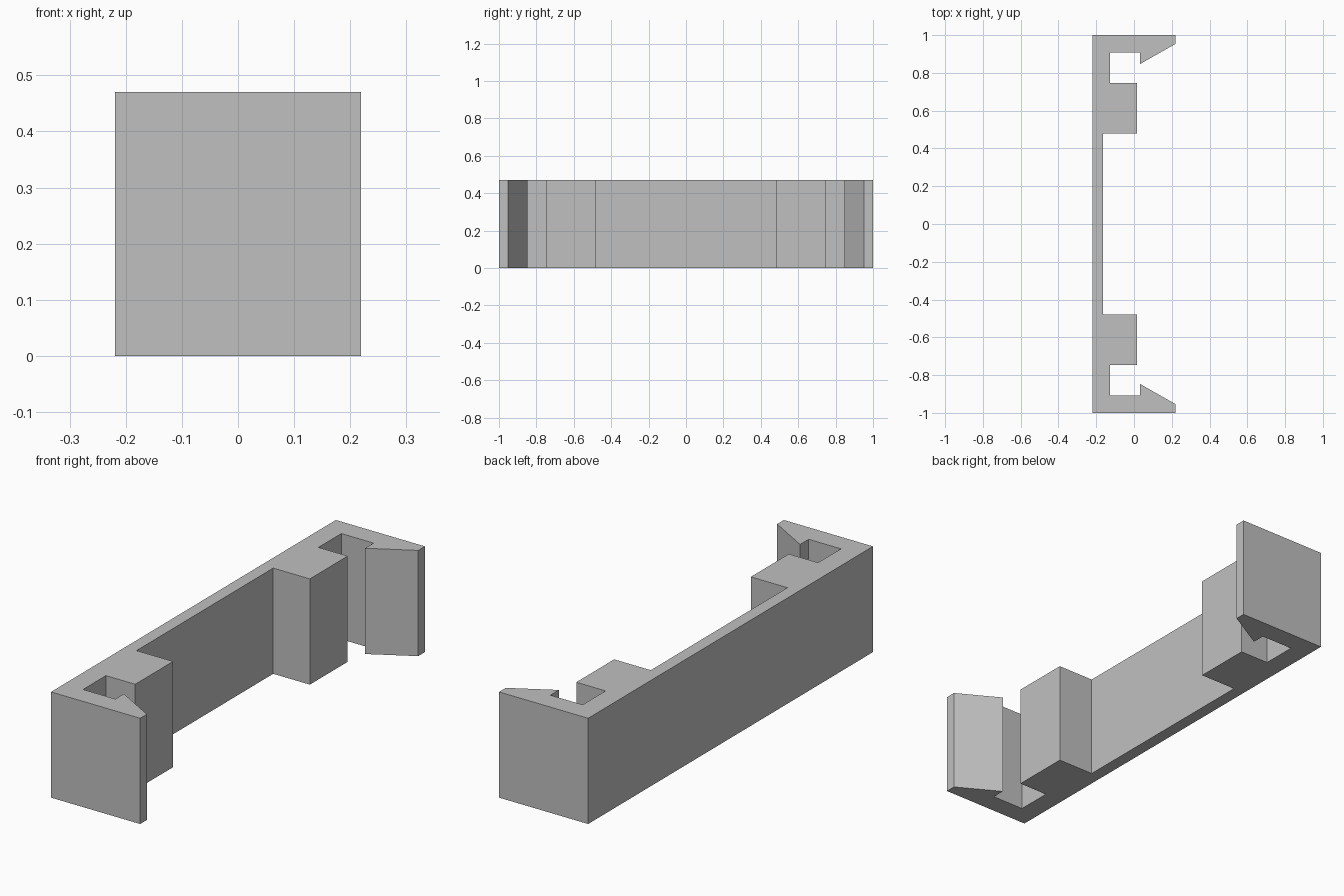
import bpy
import bmesh

if "Cube" in bpy.data.objects:
    bpy.data.objects.remove(bpy.data.objects["Cube"])

HEIGHT = 0.47

# Plain grey plastic
grey = bpy.data.materials.new("light_grey")
grey.diffuse_color = (0.53, 0.53, 0.53, 1.0)
grey.use_nodes = True
grey.node_tree.nodes["Principled BSDF"].inputs["Base Color"].default_value = grey.diffuse_color

# Half of the clip outline (y > 0): hook arm, barb, slot, block, thin web
half = [(-0.219, 1.0), (0.219, 1.0), (0.219, 0.953), (0.032, 0.847),
        (0.032, 0.907), (-0.127, 0.907), (-0.127, 0.746), (0.017, 0.746),
        (0.017, 0.48), (-0.163, 0.48)]
outline = half + [(x, -y) for x, y in reversed(half)]

# Extrude the mirrored outline upward
bm = bmesh.new()
base = bm.faces.new([bm.verts.new((x, y, 0)) for x, y in outline])
top = bmesh.ops.extrude_face_region(bm, geom=[base], use_keep_orig=True)
bmesh.ops.translate(bm, vec=(0, 0, HEIGHT),
                    verts=[v for v in top["geom"] if isinstance(v, bmesh.types.BMVert)])
bmesh.ops.recalc_face_normals(bm, faces=bm.faces)

mesh = bpy.data.meshes.new("snap_clip")
bm.to_mesh(mesh)
bm.free()
mesh.materials.append(grey)
bpy.context.collection.objects.link(bpy.data.objects.new("snap_clip", mesh))
